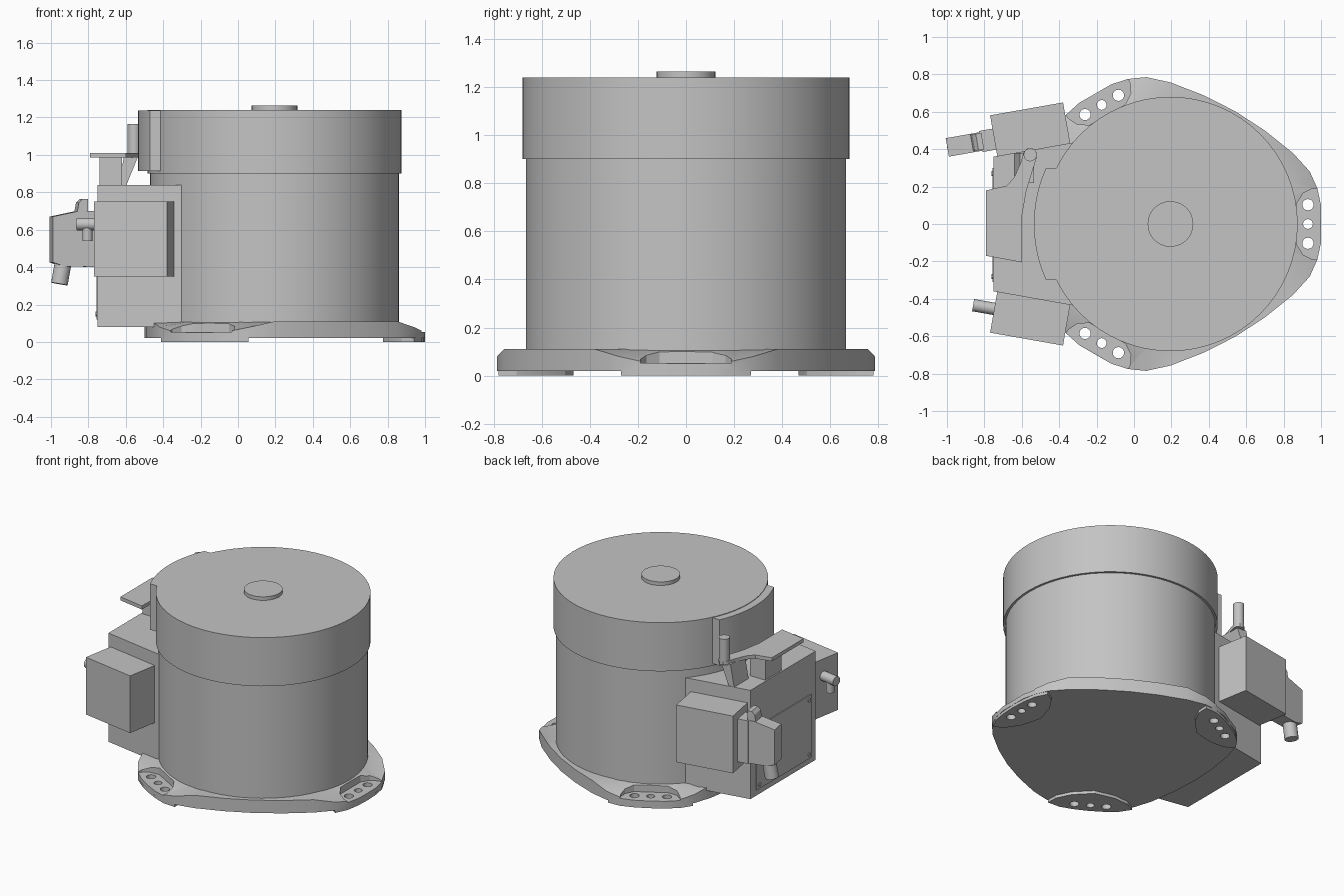
import bpy, bmesh
from math import sin, cos, pi, radians, sqrt
from mathutils import Vector, Matrix

cube = bpy.data.objects.get("Cube")
if cube:
    bpy.data.objects.remove(cube, do_unlink=True)

grey = bpy.data.materials.new("cast grey")
grey.use_nodes = True
grey.diffuse_color = (0.55, 0.55, 0.55, 1)
grey.node_tree.nodes["Principled BSDF"].inputs["Base Color"].default_value = grey.diffuse_color

CX = 0.195                      # housing axis
AXIS = Matrix.Translation((CX, 0, 0))
LOBES = [AXIS @ Matrix.Rotation(radians(a), 4, 'Z') for a in (0, 120, 240)]


def finish(name, bm):
    bmesh.ops.recalc_face_normals(bm, faces=bm.faces)
    me = bpy.data.meshes.new(name)
    bm.to_mesh(me)
    bm.free()
    me.materials.append(grey)
    ob = bpy.data.objects.new(name, me)
    bpy.context.collection.objects.link(ob)
    return ob


def add_prism(bm, pts, lo, hi, mat=Matrix()):
    """Extrude an outline from lo to hi along local z."""
    rings = [[bm.verts.new(mat @ Vector((x, y, z))) for x, y in pts] for z in (lo, hi)]
    bm.faces.new(rings[0])
    bm.faces.new(rings[1])
    for i in range(len(pts)):
        j = (i + 1) % len(pts)
        bm.faces.new((rings[0][i], rings[0][j], rings[1][j], rings[1][i]))


def prism(name, pts, lo, hi, mat=Matrix()):
    bm = bmesh.new()
    add_prism(bm, pts, lo, hi, mat)
    return finish(name, bm)


def circle(r, n=32, x=0, y=0):
    return [(x + r * cos(2 * pi * i / n), y + r * sin(2 * pi * i / n)) for i in range(n)]


def rect(x0, x1, y0, y1):
    return [(x0, y0), (x1, y0), (x1, y1), (x0, y1)]


def rod(name, a, b, r, n=20):
    a, b = Vector(a), Vector(b)
    d = b - a
    turn = d.to_track_quat('Z', 'Y').to_matrix().to_4x4()
    return prism(name, circle(r, n), 0, d.length, Matrix.Translation(a) @ turn)


def cut(ob, cutter):
    mod = ob.modifiers.new("cut", 'BOOLEAN')
    mod.operation, mod.solver, mod.object = 'DIFFERENCE', 'EXACT', cutter
    dg = bpy.context.evaluated_depsgraph_get()
    me = bpy.data.meshes.new_from_object(ob.evaluated_get(dg))
    ob.modifiers.clear()
    ob.data = me


# Housing, cap and top boss
prism("housing", circle(0.665, 64), 0.1, 0.91, AXIS)
prism("cap", circle(0.68, 64), 0.9, 1.24, AXIS)
prism("top_boss", circle(0.122, 40), 1.23, 1.265, AXIS)

# Three-lobed base: angle, radius and rim height over half a lobe
half = [(0, .805, .05), (7, .811, .052), (13.6, .808, .06), (20.6, .796, .08),
        (30, .757, .11), (44.7, .71, .11), (60, .695, .11)]
sector = [(-a, r, z) for a, r, z in half[:0:-1]] + half[:-1]
rim = [(radians(a + k), r, z) for k in (0, 120, 240) for a, r, z in sector]
bm = bmesh.new()
rings = [[], [], []]
for a, r, z in rim:
    for ring, (rr, zz) in zip(rings, ((r, 0.02), (r, z), (0.65, 0.11))):
        ring.append(bm.verts.new((CX + rr * cos(a), rr * sin(a), zz)))
bm.faces.new(rings[0])
bm.faces.new(rings[2])
for low, high in zip(rings, rings[1:]):
    for i in range(len(rim)):
        j = (i + 1) % len(rim)
        quad = (low[i], low[j], high[j], high[i])
        bm.faces.new(quad[:3])
        bm.faces.new((quad[0], quad[2], quad[3]))
base = finish("base", bm)

# Mounting feet under the lobes
side = [(.8, .1), (.785, .19), (.745, .27), (.68, .23), (.62, .14)]
foot_outline = [(.805, 0)] + side + [(.58, 0)] + [(x, -y) for x, y in side[::-1]]
feet = [prism("foot_%d" % (i + 1), foot_outline, 0, 0.03, m) for i, m in enumerate(LOBES)]

# Pockets and bolt holes
pockets, holes = bmesh.new(), bmesh.new()
pocket = [(.9, -.19), (.9, .19), (.76, .19), (.71, .165), (.675, .11),
          (.675, -.11), (.71, -.165), (.76, -.19)]
for m in LOBES:
    add_prism(pockets, pocket, 0.052, 0.3, m)
    for y, r in ((-.103, .03), (0, .026), (.103, .03)):
        add_prism(holes, circle(r, 20, .735, y), -0.1, 0.3, m)
cutters = [finish("pocket_cutter", pockets), finish("hole_cutter", holes)]
bpy.context.view_layer.update()
for c in cutters:
    c.hide_render = True
cut(base, cutters[0])
for ob in [base] + feet:
    cut(ob, cutters[1])
for c in cutters:
    bpy.data.objects.remove(c, do_unlink=True)

# Curved shield on the cap
arc = [(CX - sqrt(.73 ** 2 - y * y), y) for y in [.3 - .6 * i / 16 for i in range(17)]]
prism("cap_shield", [(-.415, .3)] + arc + [(-.415, -.3), (-.37, -.27), (-.37, .27)], 0.915, 1.236)

# Control box with cover plate and screws
prism("control_box", [(-.75, -.36), (-.3, -.44), (-.3, .44), (-.75, .36)], 0.08, 0.84)
prism("cover_plate", rect(-.757, -.74, -.31, .3), 0.12, 0.56)
for y in (-.28, .27):
    for z in (.15, .53):
        rod("cover_screw", (-.75, y, z), (-.762, y, z), 0.014, 12)

# Angled side boxes
for s, name in ((1, "left_side_box"), (-1, "right_side_box")):
    m = Matrix.Translation((-.555, s * .505, 0)) @ Matrix.Rotation(radians(10 * s), 4, 'Z')
    prism(name, rect(-.198, .198, -.112, .112), 0.35, 0.75, m)

# Plug on the left side box, outlined in the vertical plane
upright = Matrix.Rotation(pi / 2, 4, 'X')
plug_frame = Matrix.Translation((-.74, .455, 0)) @ Matrix.Rotation(radians(10), 4, 'Z')
plug = [(-.262, .425), (-.2, .405), (0, .4), (0, .7), (-.12, .7), (-.262, .67)]
prism("plug_body", plug, -.05, .05, plug_frame @ upright)
prism("plug_collar", rect(-.08, .02, .4, .7), -.057, .057, plug_frame @ upright)
clip = [(-.13, .69), (-.12, .745), (-.1, .765), (-.07, .765), (-.07, .69)]
prism("plug_clip", clip, -.045, .045, plug_frame @ upright)
rod("plug_cable", (-.93, .42, .45), (-.955, .415, .31), 0.045)

# Elbow fitting on the right side box
rod("fitting_pipe", (-.74, -.455, .63), (-.86, -.434, .63), 0.033)
rod("fitting_drop", (-.805, -.443, .63), (-.805, -.443, .54), 0.027)

# Latch lever with pin and supports
lever = [(-.79, -.17), (-.6, -.205), (-.598, .05), (-.575, .18), (-.522, .35), (-.522, .385),
         (-.54, .403), (-.57, .403), (-.59, .385), (-.605, .33), (-.64, .25), (-.68, .205), (-.79, .18)]
prism("latch_lever", lever, 0.985, 1.01)
rod("latch_pin", (-.555, .37, .985), (-.555, .37, 1.165), 0.035, 24)
prism("lever_support", rect(-.74, -.62, 0, .18), 0.83, 0.99)
web = [(-.61, .99), (-.535, .99), (-.6, .83), (-.64, .83)]
prism("lever_web", web, -.38, -.22, upright)

# Smooth round sides, keep edges sharp
bpy.ops.object.select_all(action='DESELECT')
for ob in bpy.context.collection.objects:
    if ob.type == 'MESH' and grey.name in ob.data.materials:
        ob.select_set(True)
        bpy.context.view_layer.objects.active = ob
bpy.ops.object.shade_smooth_by_angle(angle=radians(20))
